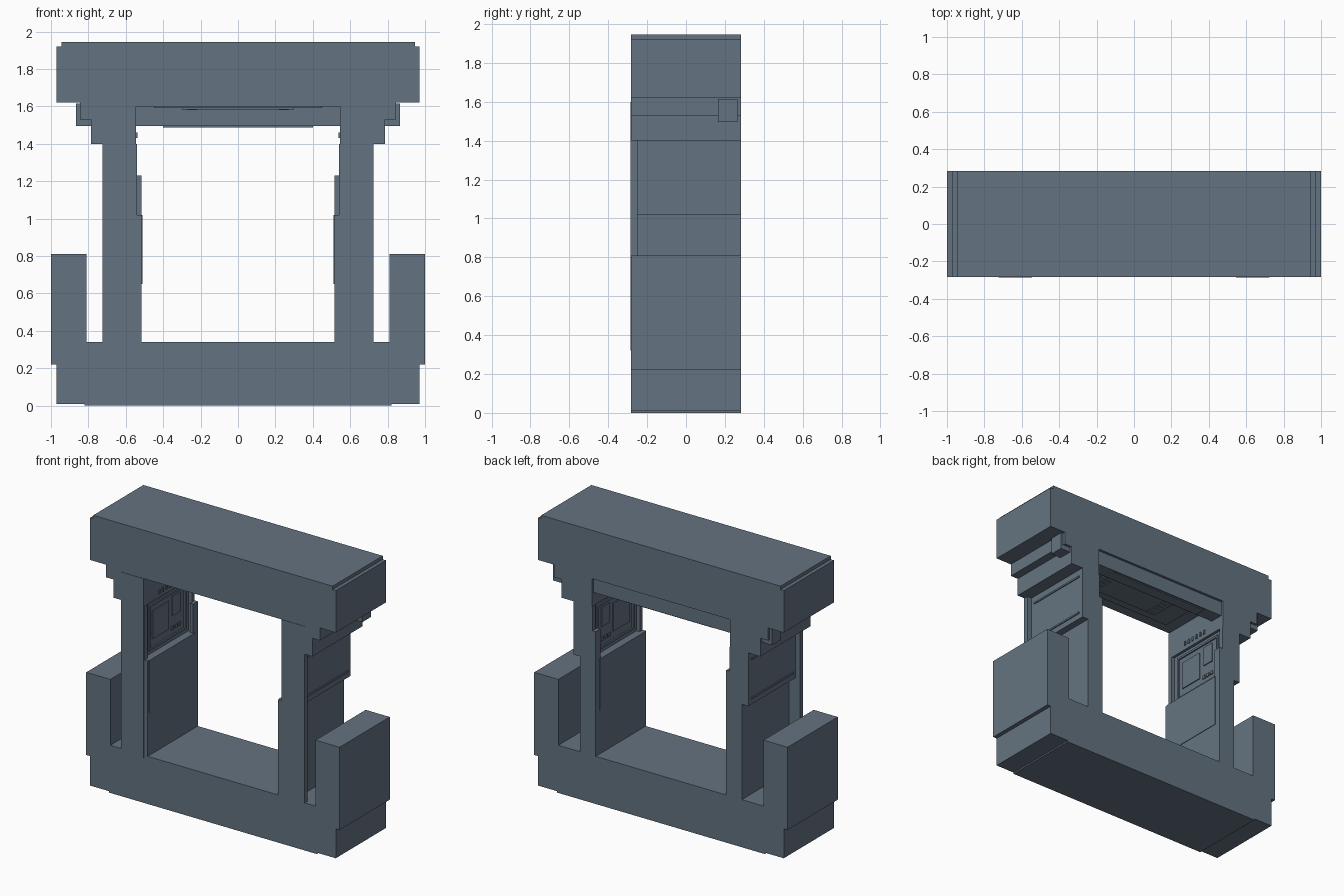
import bpy
import bmesh

cube = bpy.data.objects.get("Cube")
if cube:
    bpy.data.objects.remove(cube, do_unlink=True)

slate = bpy.data.materials.new("slate_grey")
slate.use_nodes = True
COLOUR = (0.127, 0.171, 0.216, 1)
slate.diffuse_color = COLOUR
slate.node_tree.nodes["Principled BSDF"].inputs["Base Color"].default_value = COLOUR

FRONT, BACK = -0.283, 0.283


def finish(name, bm, mirror=False):
    mesh = bpy.data.meshes.new(name)
    bmesh.ops.recalc_face_normals(bm, faces=bm.faces)
    bm.to_mesh(mesh)
    bm.free()
    mesh.materials.append(slate)
    obj = bpy.data.objects.new(name, mesh)
    bpy.context.collection.objects.link(obj)
    if mirror:
        obj.modifiers.new("mirror", "MIRROR").use_axis[0] = True
    return obj


def box(name, x, y, z, mirror=True):
    """Box from low/high ranges, mirrored to the other side by default."""
    bm = bmesh.new()
    bmesh.ops.create_cube(bm, size=1)
    for v in bm.verts:
        for i, span in enumerate((x, y, z)):
            v.co[i] = span[0] if v.co[i] < 0 else span[1]
    return finish(name, bm, mirror)


def symmetric_prism(name, half):
    """Extrude a half outline and its reflection through the full depth."""
    outline = half + [(-x, z) for x, z in reversed(half)]
    bm = bmesh.new()
    face = bm.faces.new([bm.verts.new((x, FRONT, z)) for x, z in outline])
    result = bmesh.ops.extrude_face_region(bm, geom=[face], use_keep_orig=True)
    moved = [g for g in result["geom"] if isinstance(g, bmesh.types.BMVert)]
    bmesh.ops.translate(bm, verts=moved, vec=(0, BACK - FRONT, 0))
    bmesh.ops.triangulate(bm, faces=[f for f in bm.faces if len(f.verts) > 4])
    return finish(name, bm)


# Base with its side towers, and the stepped head
symmetric_prism("base_and_towers", [
    (0.82, 0), (0.82, 0.01), (0.97, 0.01), (0.97, 0.22),
    (1, 0.22), (1, 0.81), (0.81, 0.81), (0.81, 0.34)])
symmetric_prism("head", [
    (0.545, 1.6), (0.545, 1.4), (0.785, 1.4), (0.785, 1.53), (0.845, 1.53),
    (0.845, 1.62), (0.97, 1.62), (0.97, 1.92), (0.945, 1.92), (0.945, 1.945)])

# Columns: wide front plate with a narrower body behind it
box("column_front_lower", (0.515, 0.725), (FRONT, -0.25), (0.34, 1.02))
box("column_front_upper", (0.54, 0.725), (FRONT, -0.25), (1.02, 1.4))
box("column_body_lower", (0.515, 0.64), (-0.25, BACK), (0.34, 1.02))
box("column_body_upper", (0.565, 0.69), (-0.25, 0.25), (1.02, 1.4))
box("column_back_upper", (0.54, 0.69), (0.25, BACK), (1.02, 1.4))
box("column_back_lip", (0.515, 0.54), (0.23, BACK), (1.02, 1.23))
box("column_front_facing", (0.545, 0.725), (-0.286, FRONT), (0.32, 1.6))
box("column_inner_facing", (0.511, 0.515), (-0.27, 0.24), (0.65, 1.02))

# Beam running through the head
box("cross_beam", (-0.865, 0.865), (0.165, 0.265), (1.495, 1.615), False)
box("beam_underplate", (-0.4, 0.4), (0.175, 0.255), (1.488, 1.495), False)

# Framed control panels in the column recesses
for z in (1.05, 1.36):
    box("panel_frame_rail", (0.555, 0.565), (-0.21, 0.21), (z, z + 0.015))
for y in (-0.21, 0.195):
    box("panel_frame_stile", (0.555, 0.565), (y, y + 0.015), (1.065, 1.36))
box("panel_plate_wide", (0.558, 0.565), (-0.16, 0.02), (1.12, 1.32))
box("panel_plate_narrow", (0.558, 0.565), (0.06, 0.15), (1.2, 1.34))
for i in range(3):
    y = 0.05 + i * 0.04
    box("panel_button", (0.558, 0.565), (y, y + 0.025), (1.1, 1.125))

# Recessed panel outlines on the outer sides of the columns
for z in (1.06, 1.34):
    box("outer_panel_rail", (0.69, 0.697), (-0.22, 0.25), (z, z + 0.012))

# Thin plates and vents under the head
box("ceiling_plate", (-0.45, 0.45), (-0.2, 0.12), (1.592, 1.6), False)
box("ceiling_centre_plate", (-0.3, 0.3), (-0.14, 0.06), (1.585, 1.592), False)
for i in range(6):
    y = -0.12 + i * 0.04
    box("ceiling_vent", (0.22, 0.27), (y, y + 0.015), (1.58, 1.585))
    box("side_vent", (0.538, 0.545), (y, y + 0.015), (1.43, 1.46))
